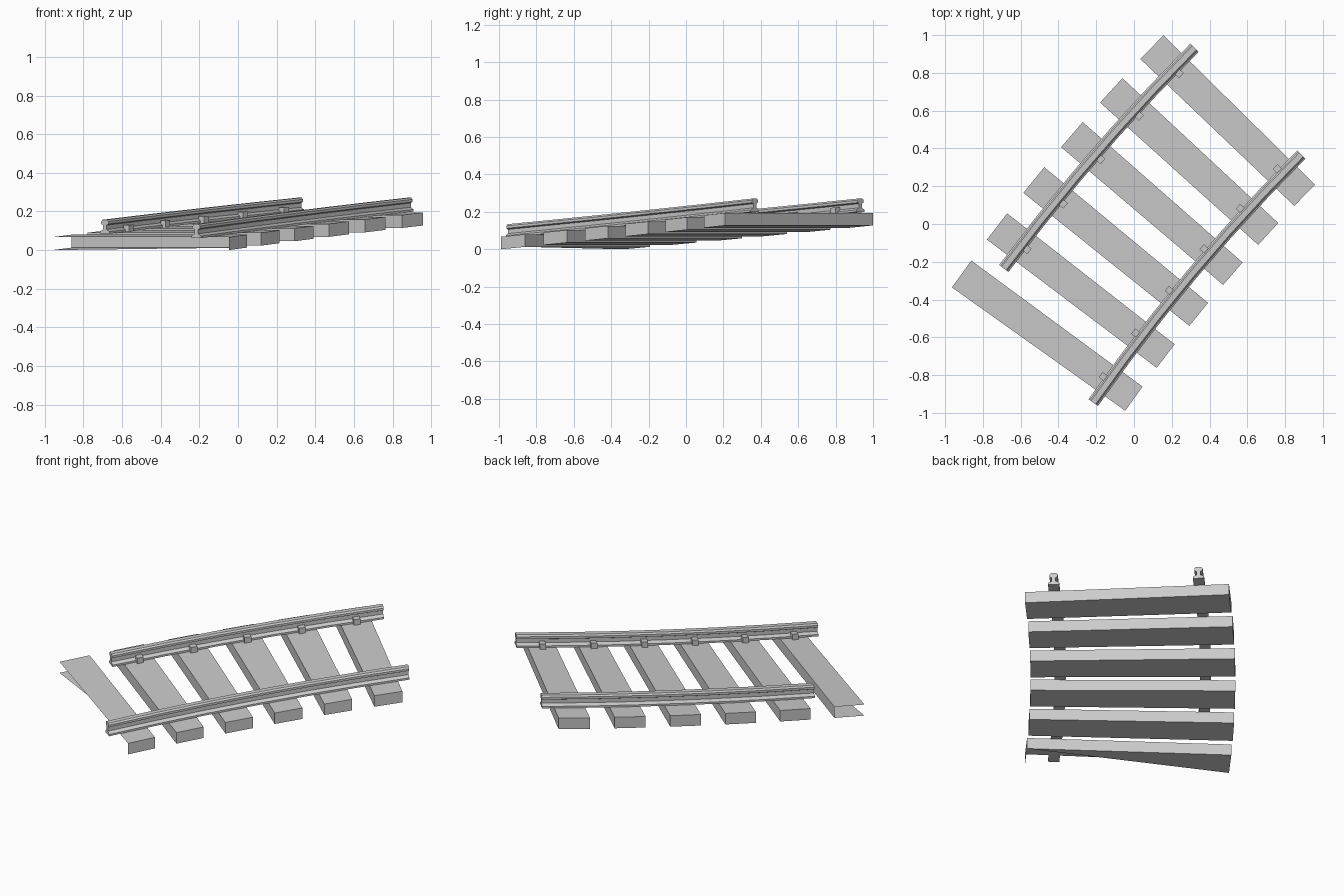
import bpy, bmesh
from math import sin, cos, radians

if "Cube" in bpy.data.objects:
    bpy.data.objects.remove(bpy.data.objects["Cube"])

R = 10.4            # curve radius of the track centre line
STEP = 0.2976       # sleeper spacing
HEADING = radians(50)
SLOPE = 0.077
MID = (0.0006, -0.008)
SLEEPER_H = 0.067


def track(s, t, z):
    """Distance along track, offset to the left, height -> world point."""
    a = HEADING - s / R
    x = MID[0] + R * sin(HEADING) - (R + t) * sin(a)
    y = MID[1] - R * cos(HEADING) + (R + t) * cos(a)
    return (x, y, z + SLOPE * (s + 2.5 * STEP + 0.083))


def finish(name, bm, fix=True):
    if fix:
        bmesh.ops.recalc_face_normals(bm, faces=bm.faces[:])
    me = bpy.data.meshes.new(name)
    bm.to_mesh(me)
    bm.free()
    ob = bpy.data.objects.new(name, me)
    bpy.context.collection.objects.link(ob)


def sweep(name, profile, stations):
    """Sweep a (t, z) profile along the track, capped at both ends."""
    bm = bmesh.new()
    rings = [[bm.verts.new(track(s, t, z)) for t, z in profile] for s in stations]
    n = len(profile)
    for a, b in zip(rings, rings[1:]):
        for i in range(n):
            j = (i + 1) % n
            bm.faces.new((a[i], a[j], b[j], b[i]))
    bm.faces.new(rings[0])
    bm.faces.new(rings[-1])
    finish(name, bm)


def box(name, s, hs, t0, t1, z0, z1):
    sweep(name, [(t0, z0), (t1, z0), (t1, z1), (t0, z1)], [s - hs, s + hs])


# Broken first sleeper: front side and left end open, bottom half torn away
s = -2.5 * STEP
bm = bmesh.new()
fr0, fl0, bl0, br0, fr1, fl1, bl1, br1 = [
    bm.verts.new(track(s + ds, t, z)) for z in (0, SLEEPER_H)
    for ds, t in ((-0.083, -0.563), (-0.083, 0.563), (0.083, 0.563), (0.083, -0.563))]
bm.faces.new((fr1, br1, bl1, fl1))   # top
bm.faces.new((br0, bl0, bl1, br1))   # back side
bm.faces.new((fr0, br0, br1, fr1))   # right end
bm.faces.new((fl0, bl0, br0))        # remaining bottom
finish("sleeper_1_open", bm, fix=False)

# Whole sleepers
for k in range(1, 6):
    box(f"sleeper_{k + 1}", (k - 2.5) * STEP, 0.083, -0.563, 0.563, 0, SLEEPER_H)

# Rails: I-shaped profile, the left one is missing its first length
half = [(0.031, 0), (0.031, 0.011), (0.011, 0.022), (0.011, 0.044),
        (0.023, 0.050), (0.023, 0.063), (0.015, 0.072)]
profile = half + [(-t, z) for t, z in reversed(half)]
for side, sign, first in (("right", -1, 0), ("left", 1, 1)):
    shape = [(t + sign * 0.40, z + SLEEPER_H) for t, z in profile]
    sweep(f"{side}_rail", shape, [(i - 3) * STEP for i in range(first, 7)])
    # Clips on the inner foot of the rail
    for k in range(first, 6):
        box(f"{side}_clip_{k + 1}", (k - 2.5) * STEP, 0.018,
            sign * 0.346, sign * 0.382, SLEEPER_H, SLEEPER_H + 0.034)
